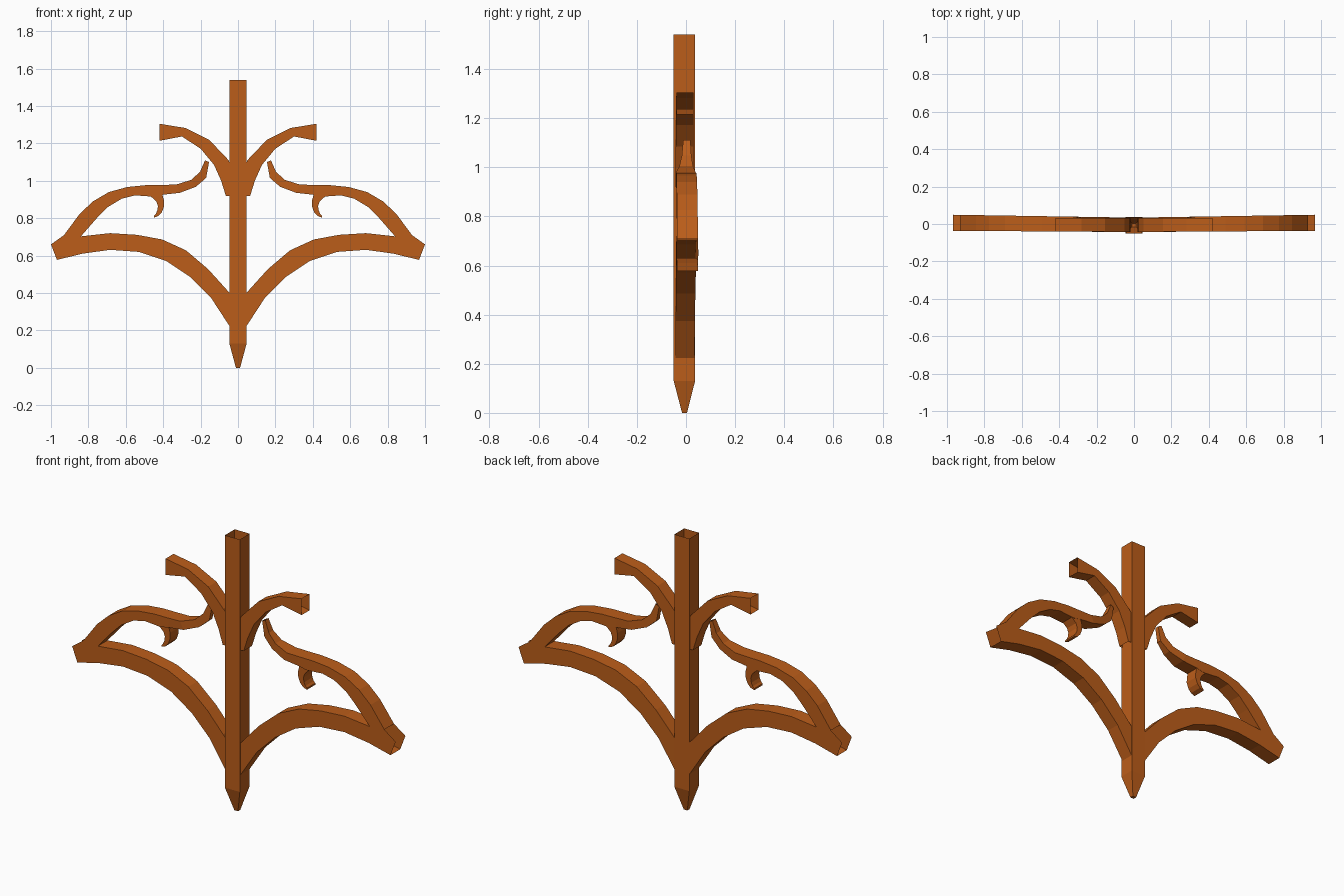
import bpy, bmesh

if "Cube" in bpy.data.objects:
    bpy.data.objects.remove(bpy.data.objects["Cube"])

mat = bpy.data.materials.new("rust_orange")
mat.diffuse_color = (0.5, 0.11, 0.01, 1)
mat.use_nodes = True
mat.node_tree.nodes["Principled BSDF"].inputs["Base Color"].default_value = mat.diffuse_color


def finish(name, bm, mirror=False):
    bmesh.ops.remove_doubles(bm, verts=bm.verts, dist=0.0005)
    bmesh.ops.recalc_face_normals(bm, faces=bm.faces)
    me = bpy.data.meshes.new(name)
    bm.to_mesh(me)
    bm.free()
    me.materials.append(mat)
    ob = bpy.data.objects.new(name, me)
    bpy.context.collection.objects.link(ob)
    if mirror:
        m = ob.modifiers.new("mirror", 'MIRROR')
        m.use_mirror_merge = False
    return ob


def ribbon(name, sections, depth, skip=(), cap_end=False):
    """Hollow strip; sections are (upper x, z, lower x, z), depth(x) gives front/back y.
    skip lists (segment, side) faces left out: side 0 = upper, 2 = lower."""
    bm = bmesh.new()
    rings = []
    for ux, uz, lx, lz in sections:
        uf, ub = depth(ux)
        lf, lb = depth(lx)
        rings.append([bm.verts.new(p) for p in
                      ((ux, uf, uz), (ux, ub, uz), (lx, lb, lz), (lx, lf, lz))])
    for i, (a, b) in enumerate(zip(rings, rings[1:])):
        for k in range(4):
            if (i, k) not in skip:
                j = (k + 1) % 4
                bm.faces.new((a[k], a[j], b[j], b[k]))
    if cap_end:
        bm.faces.new(rings[-1])
    return finish(name, bm, mirror=True)


def arm_depth(x):
    return -0.043 + 0.007 * x, 0.034 + 0.016 * x


def brace_depth(x):
    # narrows to a thin tip where it meets the upper arm
    f, b = arm_depth(x)
    t = min(1, max(0, (x - 0.16) / 0.16))
    return -0.008 + (f + 0.008) * t, 0.016 + (b - 0.016) * t


# Post: open-topped square tube with pointed foot
bm = bmesh.new()
rings = []
for z, hx, y0, y1 in ((1.54, .046, -.05, .037), (.13, .046, -.05, .037), (0, .011, -.016, .004)):
    rings.append([bm.verts.new(p) for p in
                  ((-hx, y0, z), (hx, y0, z), (hx, y1, z), (-hx, y1, z))])
for a, b in zip(rings, rings[1:]):
    for k in range(4):
        bm.faces.new((a[k], a[(k + 1) % 4], b[(k + 1) % 4], b[k]))
bm.faces.new(rings[-1])
finish("post", bm)

# Large lower arms, open at the outer end
ribbon("lower_arm", [
    (.04, .395, .04, .215), (.16, .528, .144, .374), (.278, .628, .257, .487),
    (.405, .686, .385, .572), (.54, .711, .53, .62), (.684, .72, .684, .631),
    (.84, .703, .834, .61), (1, .66, .968, .577)], arm_depth, skip={(6, 0)})

# Upper arms, open at the outer end
ribbon("upper_arm", [
    (.42, 1.305, .42, 1.214), (.28, 1.282, .30, 1.237), (.155, 1.22, .20, 1.172),
    (.05, 1.11, .128, 1.085), (.025, 1.04, .09, 1.0), (.02, .92, .065, .92)],
    lambda x: (-.043 + .01 * x, .031))

# S-shaped braces between the arm ends and the upper arms
ribbon("scroll_brace", [
    (1, .66, 1, .66), (.93, .71, .84, .703), (.845, .825, .755, .80),
    (.775, .89, .695, .86), (.69, .94, .62, .905), (.59, .967, .55, .922),
    (.49, .977, .45, .915), (.40, .978, .405, .925), (.33, .98, .31, .936),
    (.25, 1.005, .225, .968), (.203, 1.048, .17, 1.016), (.176, 1.11, .155, 1.10)],
    brace_depth, skip={(0, 0), (0, 2)})

# Small curls hanging beneath the braces
ribbon("curl", [
    (.405, .93, .47, .92), (.396, .895, .437, .89), (.395, .865, .428, .865),
    (.407, .832, .432, .84), (.425, .812, .44, .822), (.45, .803, .45, .812)],
    lambda x: (-.034, .04), cap_end=True)
